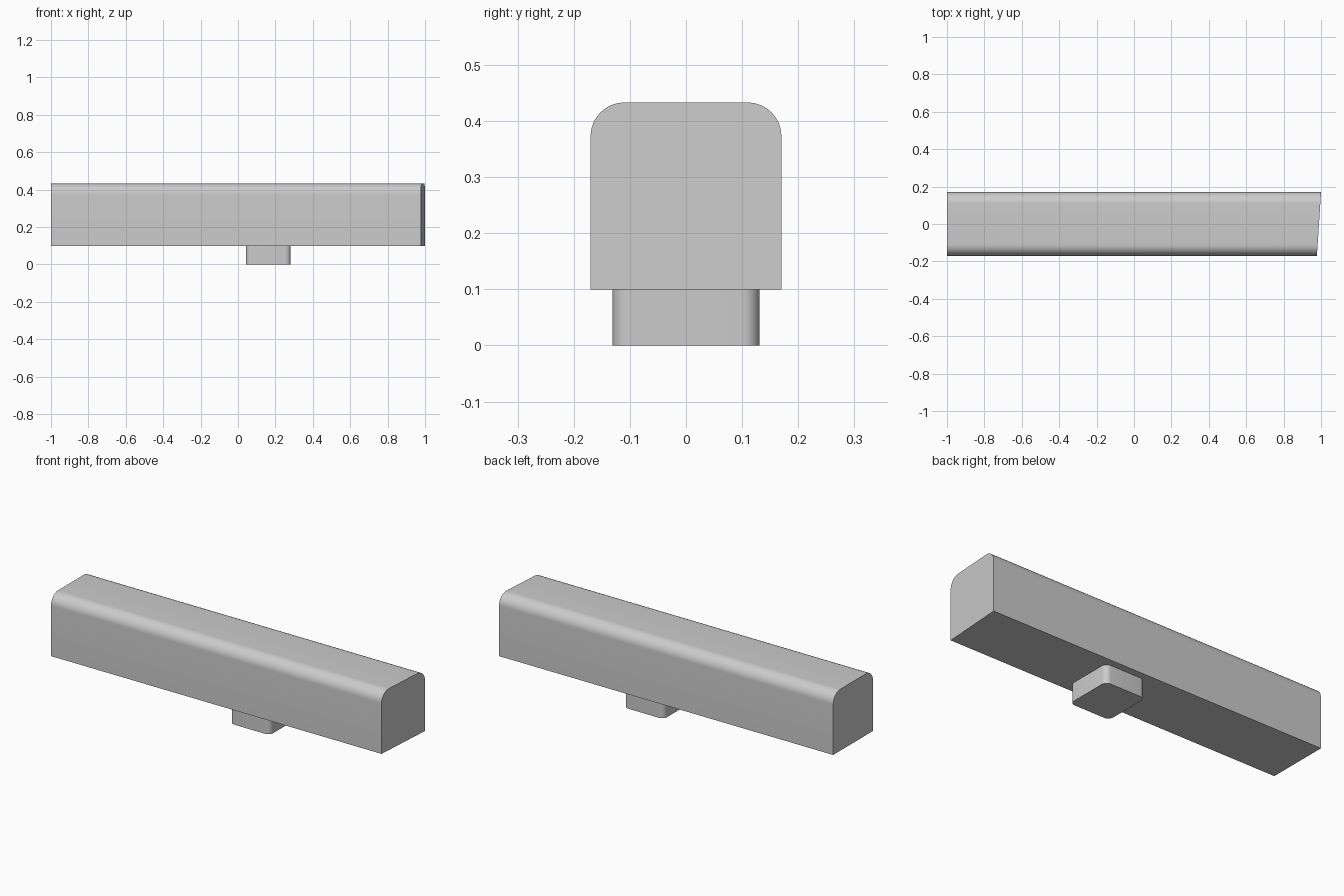
import bpy, bmesh, math

if "Cube" in bpy.data.objects:
    bpy.data.objects.remove(bpy.data.objects["Cube"])


def arc(cx, cy, r, a0, a1, n=12):
    return [(cx + r * math.cos(math.radians(a0 + (a1 - a0) * i / n)),
             cy + r * math.sin(math.radians(a0 + (a1 - a0) * i / n)))
            for i in range(n + 1)]


def loft(name, start, end):
    """Closed solid between two matching outlines, smooth on the fillets."""
    bm = bmesh.new()
    a = [bm.verts.new(p) for p in start]
    b = [bm.verts.new(p) for p in end]
    n = len(a)
    bm.faces.new(a)
    bm.faces.new(b[::-1])
    for i in range(n):
        bm.faces.new((a[i], b[i], b[(i + 1) % n], a[(i + 1) % n]))
    bmesh.ops.recalc_face_normals(bm, faces=bm.faces)
    mesh = bpy.data.meshes.new(name)
    bm.to_mesh(mesh)
    bm.free()
    obj = bpy.data.objects.new(name, mesh)
    bpy.context.collection.objects.link(obj)
    bpy.context.view_layer.objects.active = obj
    obj.select_set(True)
    bpy.ops.object.shade_smooth_by_angle(angle=math.radians(30))
    obj.select_set(False)
    return obj


# Long bar: rounded upper edges, right end cut at a slight angle
W, Z0, Z1, R = 0.17, 0.10, 0.433, 0.06
section = ([(-W, Z0), (W, Z0)]
           + arc(W - R, Z1 - R, R, 0, 90)
           + arc(-W + R, Z1 - R, R, 90, 180))
loft("bar",
     [(-1, y, z) for y, z in section],
     [(0.989 + 0.011 * y / W, y, z) for y, z in section])

# Peg under the bar: rounded vertical corners
CX, HX, HY, PR = 0.162, 0.12, 0.131, 0.03
outline = []
for k, (sx, sy) in enumerate([(1, 1), (-1, 1), (-1, -1), (1, -1)]):
    outline += arc(CX + sx * (HX - PR), sy * (HY - PR), PR, 90 * k, 90 * k + 90, 8)
loft("peg",
     [(x, y, 0) for x, y in outline],
     [(x, y, Z0) for x, y in outline])
